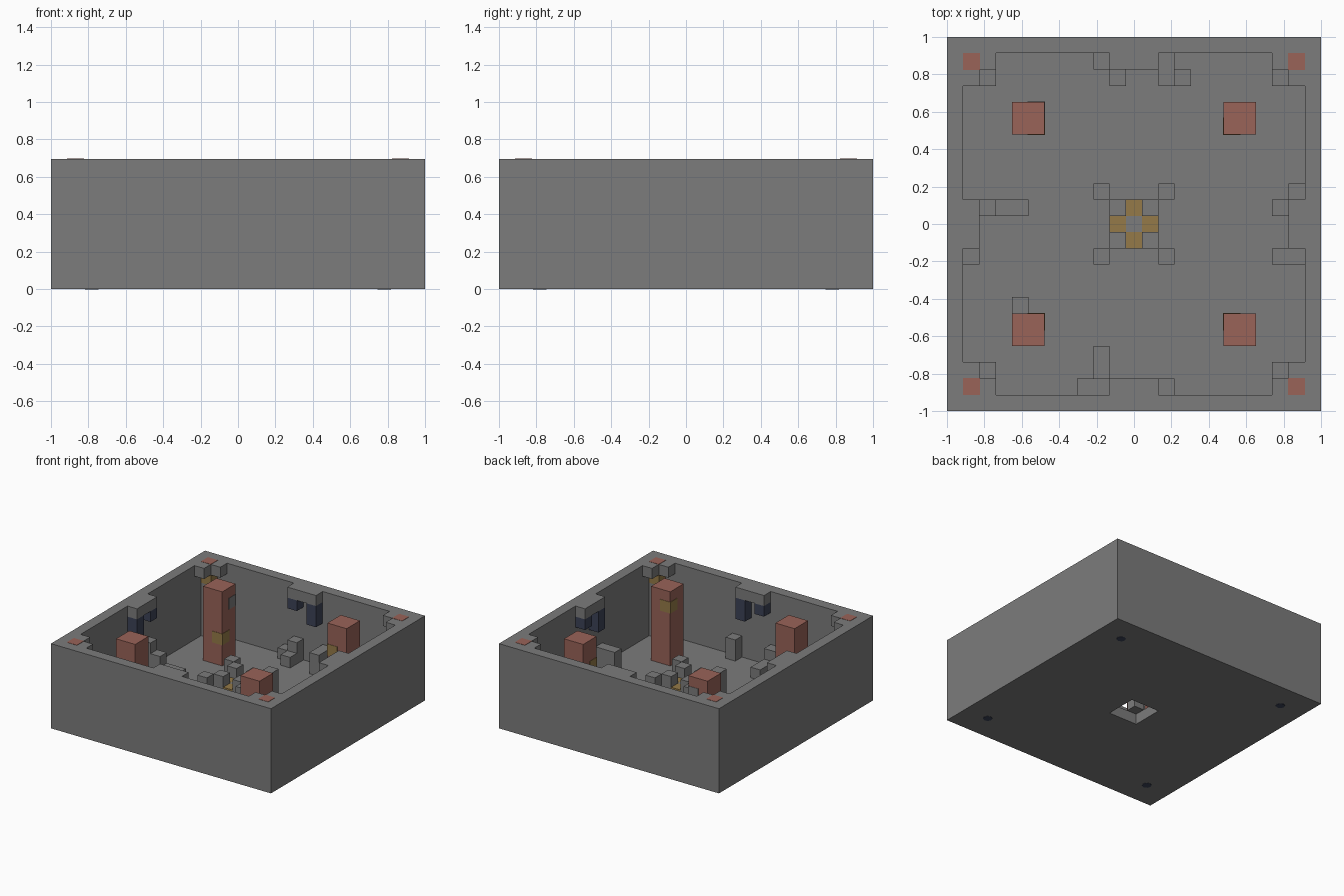
import bpy, bmesh
from mathutils import Matrix, Vector

U = 2 / 23          # one block
H = 8               # room height in blocks

if "Cube" in bpy.data.objects:
    bpy.data.objects.remove(bpy.data.objects["Cube"], do_unlink=True)


def material(name, rgb):
    m = bpy.data.materials.new(name)
    m.use_nodes = True
    m.diffuse_color = (*rgb, 1)
    m.node_tree.nodes["Principled BSDF"].inputs["Base Color"].default_value = (*rgb, 1)
    return m


stone = material("grey stone", (0.2, 0.2, 0.2))
brick = material("red brick", (0.32, 0.125, 0.098))
gold = material("dull gold", (0.3, 0.195, 0.065))
navy = material("dark navy", (0.045, 0.055, 0.095))


def blocks(name, mat, boxes, grow=0.0):
    """One object of boxes; each is cell ranges x0,x1,y0,y1 (inclusive) and layers z0,z1."""
    bm = bmesh.new()
    for x0, x1, y0, y1, z0, z1 in boxes:
        lo = Vector((x0 - .5, y0 - .5, z0)) * U
        hi = Vector((x1 + .5, y1 + .5, z1)) * U
        size = hi - lo + Vector((grow, grow, grow)) * 2
        bmesh.ops.create_cube(bm, size=1, matrix=Matrix.Translation((lo + hi) / 2)
                              @ Matrix.Diagonal((*size, 1)))
    me = bpy.data.meshes.new(name)
    bm.to_mesh(me)
    bm.free()
    me.materials.append(mat)
    ob = bpy.data.objects.new(name, me)
    bpy.context.scene.collection.objects.link(ob)
    return ob


def cell(x, y, z0, z1):
    return (x, x, y, y, z0, z1)


signs = [(sx, sy) for sx in (-1, 1) for sy in (-1, 1)]

# Room shell: a solid block with the cavity and the floor opening cut out
shell = blocks("room_shell", stone, [(-11, 11, -11, 11, 0, H)])
cutters = [blocks("cavity_cutter", stone, [(-10, 10, -10, 10, 1, H + 1)]),
           blocks("opening_cutter", stone, [(-1, 1, -1, 1, -1, 2)])]
bpy.context.view_layer.objects.active = shell
for c in cutters:
    c.hide_render = True
    mod = shell.modifiers.new(c.name, "BOOLEAN")
    mod.operation = "DIFFERENCE"
    mod.solver = "EXACT"
    mod.object = c
    bpy.ops.object.modifier_apply(modifier=mod.name)
    bpy.data.objects.remove(c, do_unlink=True)

# Corner brackets under the rim, with corner posts and gold lamps
brackets, posts, lamps, caps = [], [], [], []
for sx, sy in signs:
    x, y = 10 * sx, 10 * sy
    brackets += [cell(x, y, 7, H), cell(9 * sx, y, 7, H), cell(x, 9 * sy, 7, H)]
    posts.append(cell(x, y, 1, 6))
    lamps.append(cell(x, y, 6, 7))
    caps.append(cell(x, y, H - .01, H))
blocks("corner_brackets", stone, brackets)
blocks("corner_posts", stone, posts)
blocks("corner_lamps", gold, lamps)
blocks("corner_caps", brick, caps, 0.002)

# Beams in the middle of each wall, with hanging drapes of unequal length
blocks("wall_beams", stone, [(-1, 1, 10, 10, 7, H), (-1, 1, -10, -10, 7, H),
                             (-10, -10, -1, 1, 7, H), (10, 10, -1, 1, 7, H)])
drapes = []
for s in (-1, 1):
    drapes += [cell(s, -10 * s, 5 if s > 0 else 6, 7), cell(-s, -10 * s, 6 if s > 0 else 5, 7),
               cell(10 * s, -1, 5, 7), cell(10 * s, 1, 6, 7)]
blocks("hanging_drapes", navy, drapes)

# Four square pillars with odd blocks set into them
blocks("pillars", brick, [(min(6 * sx, 7 * sx), max(6 * sx, 7 * sx),
                           min(6 * sy, 7 * sy), max(6 * sy, 7 * sy), 1, H) for sx, sy in signs])
blocks("pillar_lamps", gold, [cell(-6, 6, 3, 4), cell(6, 6, 5, 6),
                              cell(6, -6, 6, 7), cell(-6, -6, 3, 4)], 0.003)
blocks("pillar_patch", stone, [cell(-6, 7, 6, 7)], 0.003)

# Central shrine: stone posts around a gold cross
blocks("shrine_posts", stone, [cell(r * sx, r * sy, 1, 4) for sx, sy in signs for r in (1, 2)])
blocks("shrine_cross", gold, [cell(1, 0, 2, 3), cell(-1, 0, 2, 3),
                              cell(0, 1, 2, 3), cell(0, -1, 2, 3)])
blocks("shrine_core", stone, [cell(0, 0, 2, 3)])

# Fallen blocks along the walls
low = [(-2, 10), (-1, 9), (3, 9), (9, 1), (10, 2), (-10, -2), (-2, -8), (-2, -9),
       (-8, 1), (-7, 1)] + [(9 * sx, 9 * sy) for sx, sy in signs]
blocks("low_rubble", stone, [cell(x, y, 1, 2) for x, y in low])
tall = [(-1, 10), (2, 9), (2, 10), (9, -2), (10, -2), (2, -10), (-2, -10), (-3, -10),
        (-9, 1), (-7, -5)]
blocks("tall_rubble", stone, [cell(x, y, 1, 3) for x, y in tall])
blocks("wall_stub", stone, [cell(-10, 1, 1, 4)])

# Small studs on the underside
for sx, sy in signs:
    bpy.ops.mesh.primitive_cylinder_add(vertices=8, radius=0.036, depth=0.004,
                                        location=(9 * sx * U, 9 * sy * U, 0))
    stud = bpy.context.object
    stud.name = "underside_stud"
    stud.data.materials.append(navy)
